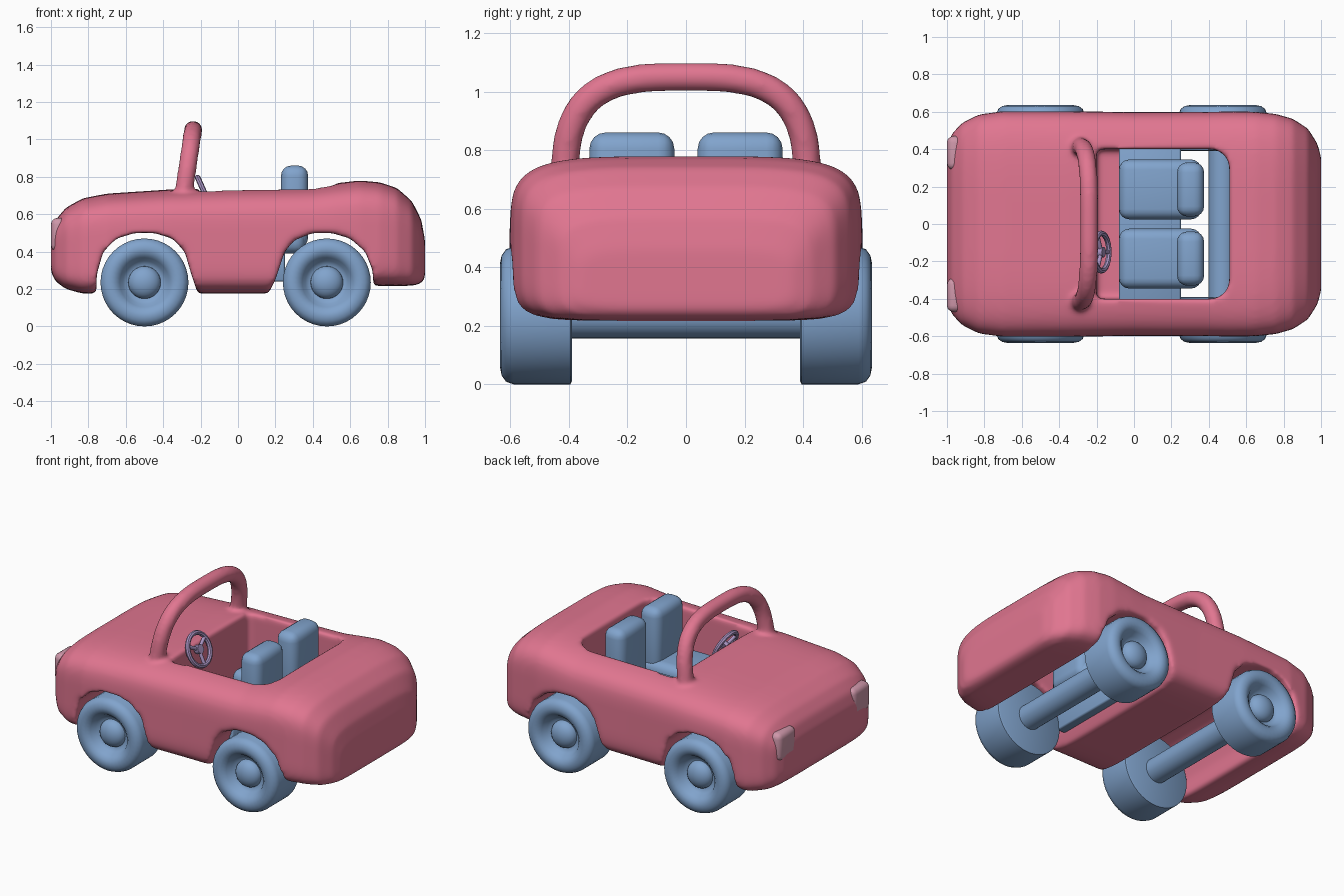
import bpy, bmesh
from math import sin, cos, pi, radians, copysign
from mathutils import Vector, Matrix

if "Cube" in bpy.data.objects:
    bpy.data.objects.remove(bpy.data.objects["Cube"], do_unlink=True)


def material(name, rgb):
    m = bpy.data.materials.new(name)
    m.use_nodes = True
    m.diffuse_color = (*rgb, 1)
    m.node_tree.nodes["Principled BSDF"].inputs["Base Color"].default_value = (*rgb, 1)
    return m


PINK = material("rose pink", (0.75, 0.18, 0.28))
BLUE = material("dusty blue", (0.22, 0.37, 0.61))
LILAC = material("lilac", (0.40, 0.30, 0.55))
MAUVE = material("mauve pink", (0.62, 0.31, 0.40))


def finish(name, bm, mat, angle=40):
    bmesh.ops.recalc_face_normals(bm, faces=bm.faces)
    me = bpy.data.meshes.new(name)
    bm.to_mesh(me)
    bm.free()
    me.materials.append(mat)
    ob = bpy.data.objects.new(name, me)
    bpy.context.collection.objects.link(ob)
    bpy.ops.object.select_all(action="DESELECT")
    ob.select_set(True)
    bpy.context.view_layer.objects.active = ob
    bpy.ops.object.shade_smooth_by_angle(angle=radians(angle))
    return ob


def loft(name, rings, mat, angle=40):
    """Skin closed rings of equal length and cap both ends."""
    bm = bmesh.new()
    loops = [[bm.verts.new(p) for p in r] for r in rings]
    n = len(loops[0])
    for a, b in zip(loops, loops[1:]):
        for i in range(n):
            j = (i + 1) % n
            bm.faces.new((a[i], a[j], b[j], b[i]))
    bm.faces.new(loops[0])
    bm.faces.new(loops[-1])
    return finish(name, bm, mat, angle)


def rounded_box(name, lo, hi, bevel, mat, segments=4):
    lo, hi = Vector(lo), Vector(hi)
    bm = bmesh.new()
    bmesh.ops.create_cube(bm, size=1)
    for v in bm.verts:
        v.co = (lo + hi) / 2 + v.co * (hi - lo)
    bmesh.ops.bevel(bm, geom=bm.edges[:], offset=bevel, segments=segments,
                    profile=0.5, affect="EDGES")
    return finish(name, bm, mat, 60)


def power(v, n):
    return copysign(abs(v) ** (2 / n), v)


def section(x, w, zb, zt, n=64):
    """Body cross-section: soft shoulders above, tighter sill below."""
    zc, h = (zb + zt) / 2, (zt - zb) / 2
    pts = []
    for i in range(n):
        a = 2 * pi * (i + 0.5) / n
        e = 4.5 if sin(a) > 0 else 7
        pts.append((x, w * power(cos(a), e), zc + h * power(sin(a), e)))
    return pts


# Body shell: x, half width, bottom, top
stations = [(-1, .41, .29, .49), (-.975, .48, .24, .57), (-.92, .54, .2, .635),
            (-.83, .585, .175, .685), (-.7, .603, .175, .71), (-.35, .603, .175, .733),
            (0, .598, .175, .742), (.4, .6, .175, .75), (.52, .602, .19, .765),
            (.65, .6, .21, .78), (.76, .588, .217, .77), (.85, .562, .217, .74),
            (.93, .51, .217, .67), (.98, .43, .23, .57), (1, .36, .26, .46)]
body = loft("body", [section(*s) for s in stations], PINK)

# Windscreen hoop, leaning back towards its top
centres = []
for i in range(41):
    a = pi * i / 40
    t = power(sin(a), 3.2) if 0 < i < 40 else 0
    centres.append(Vector((-.3 + .06 * t, .415 * power(cos(a), 3.2), .65 + .4 * t)))
hoop_rings = []
for i, c in enumerate(centres):
    tangent = (centres[min(i + 1, 40)] - centres[max(i - 1, 0)]).normalized()
    u = (Vector((1, 0, 0)) - tangent * tangent.x).normalized()
    v = tangent.cross(u)
    hoop_rings.append([c + .05 * (u * cos(k * pi / 8) + v * sin(k * pi / 8))
                       for k in range(16)])
hoop = loft("windscreen_hoop", hoop_rings, PINK)

# Wheel arches run right across the underside
front_arch = [(-.76, 0), (-.755, .28), (-.72, .4), (-.65, .47), (-.55, .5),
              (-.45, .5), (-.35, .47), (-.285, .4), (-.25, .28), (-.21, .16), (-.21, 0)]
rear_arch = [(.15, 0), (.16, .17), (.2, .25), (.25, .4), (.3, .46), (.4, .5),
             (.5, .5), (.6, .47), (.68, .4), (.72, .3), (.735, 0)]
cutters = [loft("arch_cutter", [[(x, y, z) for x, z in p] for y in (-1, 1)], PINK)
           for p in (front_arch, rear_arch)]

# Cockpit opening with rounded rear corners
plan = [(-.2, -.4)]
for sy in (-1, 1):
    arc = [(.41 + .1 * sin(a), sy * (.3 + .1 * cos(a)))
           for a in (k * pi / 12 for k in range(7))]
    plan += arc if sy < 0 else arc[::-1]
plan.append((-.2, .4))
cutters.append(loft("cockpit_cutter", [[(x, y, z) for x, y in plan] for z in (.27, 1.2)], PINK))

# Cut, join the hoop, then soften every edge into one skin
for tool, op in [(c, "DIFFERENCE") for c in cutters] + [(hoop, "UNION")]:
    mod = body.modifiers.new("join", "BOOLEAN")
    mod.object, mod.operation, mod.solver = tool, op, "EXACT"
    tool.hide_render = True
mod = body.modifiers.new("skin", "REMESH")
mod.mode, mod.voxel_size, mod.use_smooth_shade = "VOXEL", 0.014, True
mod = body.modifiers.new("soften", "SMOOTH")
mod.factor, mod.iterations = 0.5, 10
bpy.ops.object.select_all(action="DESELECT")
body.select_set(True)
bpy.context.view_layer.objects.active = body
bpy.ops.object.convert(target="MESH")
for tool in cutters + [hoop]:
    bpy.data.objects.remove(tool, do_unlink=True)


# Wheels with a rounded tyre, dished face and domed hub, plus axles
def turned(name, cx, side, profile):
    rings = [[(cx + r * cos(k * pi / 20), side * y, .235 + r * sin(k * pi / 20))
              for k in range(40)] for y, r in profile]
    return loft(name, rings, BLUE, 50)


tyre = [(.39, .225), (.395, .235), (.59, .235), (.615, .226), (.63, .205), (.635, .18),
        (.63, .155), (.61, .132), (.58, .115), (.565, .09)]
hub = [(.565 + .06 * sin(a), .087 * cos(a)) for a in (k * pi / 13 for k in range(7))]
for end, cx in (("front", -.5), ("rear", .475)):
    turned(end + "_axle", cx, 1, [(-.42, .078), (.42, .078)])
    for label, side in (("left", -1), ("right", 1)):
        turned(f"{end}_{label}_wheel", cx, side, tyre + hub)

# Bench base and two seats
rounded_box("seat_base", (-.08, -.41, .24), (.25, .41, .4), .01, BLUE, 2)
for label, y in (("left", -.185), ("right", .185)):
    rounded_box(label + "_seat_cushion", (-.08, y - .16, .39), (.36, y + .16, .53), .055, BLUE)
    rounded_box(label + "_seat_back", (.23, y - .145, .42), (.375, y + .145, .86), .055, BLUE)

# Headlights
for label, y in (("left", -.38), ("right", .38)):
    rounded_box(label + "_headlight", (-1, y - .09, .4), (-.915, y + .09, .58), .035, MAUVE)

# Steering wheel: rim, three spokes, hub and column, built flat then tilted
bm = bmesh.new()
rim = [[bm.verts.new(((.1 + .015 * cos(b)) * cos(a), (.1 + .015 * cos(b)) * sin(a), .015 * sin(b)))
        for b in (k * pi / 4 for k in range(8))] for a in (k * pi / 14 for k in range(28))]
for i in range(28):
    for j in range(8):
        p, q, k = rim[i], rim[(i + 1) % 28], (j + 1) % 8
        bm.faces.new((p[j], q[j], q[k], p[k]))


def rod(radius, length, matrix):
    bmesh.ops.create_cone(bm, cap_ends=True, segments=12, radius1=radius,
                          radius2=radius, depth=length, matrix=matrix)


for a in (0, 2 * pi / 3, 4 * pi / 3):
    rod(.011, .1, Matrix.Rotation(a, 4, "Z") @ Matrix.Translation((.05, 0, 0))
        @ Matrix.Rotation(pi / 2, 4, "Y"))
rod(.028, .03, Matrix.Identity(4))
rod(.014, .09, Matrix.Translation((0, 0, -.045)))
steering = finish("steering_wheel", bm, LILAC)
steering.matrix_world = Matrix.Translation((-.175, -.15, .705)) @ Matrix.Rotation(radians(66), 4, "Y")
